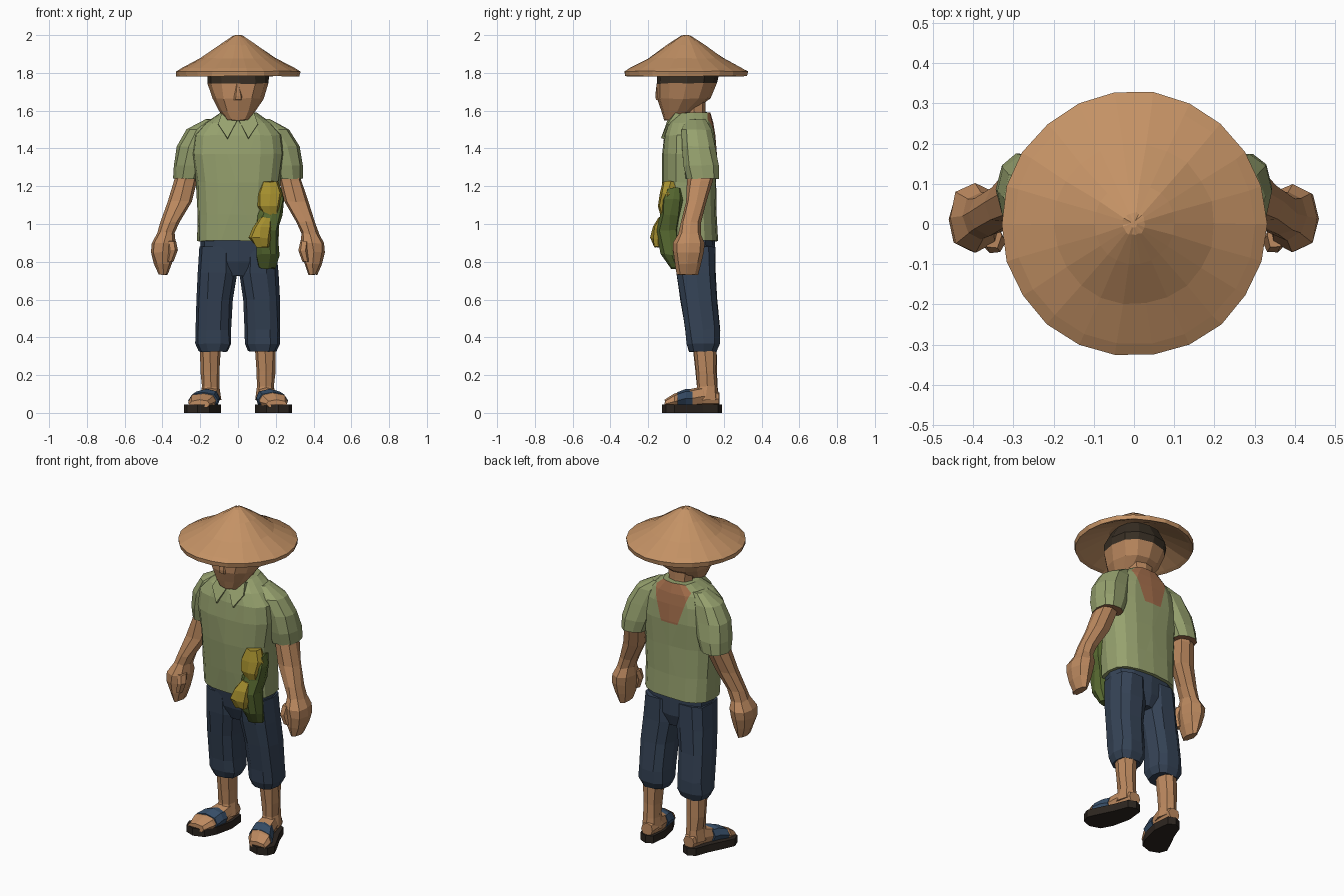
import bpy, bmesh, math, random
from mathutils import Vector

random.seed(4)


def srgb(r, g, b):
    def f(c):
        c /= 255
        return c / 12.92 if c < 0.04045 else ((c + 0.055) / 1.055) ** 2.4
    return (f(r), f(g), f(b), 1)


def material(name, *rgb):
    m = bpy.data.materials.new(name)
    m.diffuse_color = srgb(*rgb)
    return m


STRAW = material("straw", 196, 146, 101)
SKIN = material("skin", 188, 137, 95)
HAIR = material("dark hair", 56, 47, 36)
SHIRT = material("green cloth", 150, 161, 110)
PATCH = material("rust cloth", 165, 111, 76)
DENIM = material("navy denim", 53, 67, 86)
STRAP = material("blue strap", 55, 78, 104)
SOLE = material("dark sole", 44, 37, 31)
LEAF = material("dark green cloth", 86, 104, 48)
YELLOW = material("mustard cloth", 165, 143, 46)


def finish(name, bm, mats, rule=None):
    bmesh.ops.recalc_face_normals(bm, faces=bm.faces)
    if rule:
        for f in bm.faces:
            f.material_index = rule(f.calc_center_median(), f.normal)
    me = bpy.data.meshes.new(name)
    bm.to_mesh(me)
    bm.free()
    for m in mats:
        me.materials.append(m)
    ob = bpy.data.objects.new(name, me)
    bpy.context.collection.objects.link(ob)
    return ob


def loft(name, rings, mats, n=10, p=0.85, axis="z", sx=1, jitter=0.003, rule=None, cuts=()):
    """Skin elliptical rings (cx, cy, cz, r1, r2) into a closed flat-faced body."""
    bm = bmesh.new()
    loops = []
    for cx, cy, cz, r1, r2 in rings:
        loop = []
        for i in range(n):
            a = 2 * math.pi * i / n
            c, s = math.cos(a), math.sin(a)
            u = r1 * math.copysign(abs(c) ** p, c)
            v = r2 * math.copysign(abs(s) ** p, s)
            co = Vector((cx + u, cy + v, cz) if axis == "z" else (cx + u, cy, cz + v))
            co += Vector([random.uniform(-jitter, jitter) for _ in range(3)])
            co.x *= sx
            loop.append(bm.verts.new(co))
        loops.append(loop)
    for a, b in zip(loops, loops[1:]):
        for i in range(n):
            j = (i + 1) % n
            bm.faces.new((a[i], a[j], b[j], b[i]))
    bm.faces.new(loops[0])
    bm.faces.new(loops[-1])
    for co, no in cuts:
        bmesh.ops.bisect_plane(bm, geom=bm.verts[:] + bm.edges[:] + bm.faces[:],
                               plane_co=co, plane_no=no)
    return finish(name, bm, mats, rule)


def slab(name, outline, z0, z1, mat, sx):
    """Extrude an xy outline between two heights."""
    bm = bmesh.new()
    f = bm.faces.new([bm.verts.new((x * sx, y, z0)) for x, y in outline])
    top = bmesh.ops.extrude_face_region(bm, geom=[f])["geom"]
    for v in top:
        if isinstance(v, bmesh.types.BMVert):
            v.co.z = z1
    return finish(name, bm, [mat])


# Conical straw hat, hollow underneath
hat = [(0.14, 1.87), (0.305, 1.79), (0.325, 1.782), (0.33, 1.808), (0.30, 1.825),
       (0.20, 1.877), (0.10, 1.947), (0.028, 1.995), (0.008, 2.0)]
loft("hat", [(0, 0, z, r, r) for r, z in hat], [STRAW], n=22, p=1, jitter=0.002)

# Head with hair under the hat, and neck
loft("head", [(0, -0.075, 1.55, 0.06, 0.04), (0, -0.045, 1.60, 0.098, 0.088),
              (0, -0.012, 1.665, 0.133, 0.142), (0, 0.005, 1.745, 0.16, 0.158),
              (0, 0.01, 1.79, 0.165, 0.162), (0, 0.01, 1.875, 0.12, 0.12)],
     [SKIN, HAIR], n=12, rule=lambda c, no: int(c.z > 1.75))
loft("nose", [(0, -0.142, 1.655, 0.024, 0.02), (0, -0.145, 1.68, 0.022, 0.018),
              (0, -0.145, 1.74, 0.01, 0.01)], [SKIN], n=6)
loft("neck", [(0, 0.045, 1.50, 0.075, 0.06), (0, 0.045, 1.60, 0.07, 0.055),
              (0, 0.035, 1.70, 0.08, 0.07)], [SKIN], n=8)


# Shirt body with a tapering patch cut into the back
def patch_rule(c, no):
    return int(c.y > 0.07 and 1.36 < c.z < 1.57 and abs(c.x) < 0.055 + (c.z - 1.36) * 0.32)


loft("shirt", [(0, 0.035, 0.91, 0.215, 0.135), (0, 0.025, 1.05, 0.216, 0.138),
               (0, 0.018, 1.22, 0.225, 0.143), (0, 0.018, 1.37, 0.245, 0.147),
               (0, 0.02, 1.47, 0.235, 0.138), (0, 0.025, 1.535, 0.175, 0.122),
               (0, 0.045, 1.59, 0.095, 0.085)],
     [SHIRT, PATCH], n=16, p=0.75, rule=patch_rule,
     cuts=[((0.055, 0, 1.36), (1, 0, -0.32)), ((-0.055, 0, 1.36), (-1, 0, -0.32)),
           ((0, 0, 1.36), (0, 0, 1))])

# Trouser seat
loft("trouser_seat", [(0, 0.05, 0.725, 0.06, 0.08), (0, 0.045, 0.80, 0.195, 0.105),
                      (0, 0.035, 0.94, 0.203, 0.118)], [DENIM], n=12, p=0.75)

for sx, side in ((1, "right"), (-1, "left")):
    # Sleeve, open end lined in rust
    loft(side + "_sleeve", [(0.13, 0.055, 1.555, 0.04, 0.05), (0.185, 0.055, 1.50, 0.085, 0.082),
                            (0.225, 0.065, 1.41, 0.10, 0.093), (0.25, 0.08, 1.31, 0.092, 0.097),
                            (0.265, 0.088, 1.24, 0.076, 0.09)],
         [SHIRT, PATCH], sx=sx, rule=lambda c, no: int(no.z < -0.8 and c.z < 1.27))
    # Collar flap
    bm = bmesh.new()
    pts = [(0.004, -0.098, 1.55), (0.085, -0.055, 1.59), (0.105, -0.098, 1.53), (0.055, -0.132, 1.455)]
    f = bm.faces.new([bm.verts.new((x * sx, y, z)) for x, y, z in pts])
    back = bmesh.ops.extrude_face_region(bm, geom=[f])["geom"]
    for v in back:
        if isinstance(v, bmesh.types.BMVert):
            v.co += Vector((0, 0.03, -0.012))
    finish(side + "_collar", bm, [SHIRT])
    # Arm and closed hand
    loft(side + "_arm", [(0.265, 0.08, 1.29, 0.055, 0.07), (0.278, 0.075, 1.23, 0.06, 0.07),
                         (0.308, 0.053, 1.12, 0.064, 0.054), (0.36, 0.025, 1.01, 0.05, 0.053),
                         (0.383, 0.02, 0.945, 0.046, 0.06)], [SKIN], n=8, sx=sx)
    loft(side + "_hand", [(0.378, 0.02, 0.96, 0.042, 0.055), (0.395, 0.015, 0.90, 0.063, 0.085),
                          (0.40, 0.012, 0.85, 0.062, 0.082), (0.397, 0.01, 0.79, 0.047, 0.07),
                          (0.395, 0.008, 0.732, 0.022, 0.055)], [SKIN], n=8, sx=sx)
    loft(side + "_thumb", [(0.352, -0.03, 0.91, 0.022, 0.03), (0.345, -0.045, 0.86, 0.024, 0.028),
                           (0.36, -0.045, 0.80, 0.016, 0.018)], [SKIN], n=6, sx=sx)
    # Cropped trouser leg
    loft(side + "_trouser_leg", [(0.105, 0.045, 0.88, 0.098, 0.112), (0.11, 0.052, 0.74, 0.104, 0.107),
                                 (0.125, 0.068, 0.60, 0.095, 0.10), (0.13, 0.088, 0.44, 0.093, 0.094),
                                 (0.13, 0.092, 0.365, 0.096, 0.09), (0.13, 0.09, 0.325, 0.076, 0.074)],
         [DENIM], p=0.75, sx=sx)
    # Shin
    loft(side + "_shin", [(0.145, 0.10, 0.35, 0.055, 0.062), (0.147, 0.107, 0.22, 0.05, 0.055),
                          (0.145, 0.112, 0.14, 0.046, 0.055), (0.145, 0.105, 0.07, 0.056, 0.068)],
         [SKIN], n=8, sx=sx)
    # Foot with sandal
    loft(side + "_foot", [(0.14, 0.175, 0.075, 0.036, 0.035), (0.146, 0.09, 0.088, 0.052, 0.055),
                          (0.162, 0.01, 0.075, 0.058, 0.048), (0.19, -0.06, 0.06, 0.075, 0.04),
                          (0.205, -0.112, 0.047, 0.055, 0.02)], [SKIN], n=8, axis="y", sx=sx)
    loft(side + "_sandal_strap", [(0.157, 0.035, 0.075, 0.063, 0.05), (0.168, 0.0, 0.077, 0.07, 0.05),
                                  (0.185, -0.045, 0.065, 0.08, 0.044)],
         [STRAP], n=8, axis="y", sx=sx, jitter=0.001)
    slab(side + "_sandal_sole", [(0.10, 0.17), (0.14, 0.19), (0.185, 0.17), (0.215, 0.09), (0.26, 0.0),
                                 (0.287, -0.06), (0.27, -0.105), (0.215, -0.127), (0.15, -0.105),
                                 (0.115, -0.04), (0.09, 0.07)], 0, 0.045, SOLE, sx)

# Hip bag: green pouch with two mustard bundles
loft("bag_pouch", [(0.152, -0.05, 0.765, 0.048, 0.03), (0.157, -0.075, 0.84, 0.058, 0.055),
                   (0.152, -0.095, 0.97, 0.06, 0.06), (0.168, -0.085, 1.05, 0.065, 0.058),
                   (0.193, -0.07, 1.13, 0.052, 0.06), (0.205, -0.065, 1.19, 0.026, 0.04)],
     [LEAF], n=9, jitter=0.006)
loft("upper_bundle", [(0.175, -0.112, 1.045, 0.035, 0.025), (0.165, -0.105, 1.09, 0.06, 0.042),
                      (0.168, -0.095, 1.16, 0.068, 0.05), (0.17, -0.085, 1.225, 0.045, 0.04)],
     [YELLOW], n=8, jitter=0.006)
loft("lower_bundle", [(0.13, -0.145, 0.88, 0.035, 0.025), (0.112, -0.145, 0.925, 0.058, 0.04),
                      (0.125, -0.135, 0.98, 0.052, 0.04), (0.145, -0.125, 1.035, 0.025, 0.025)],
     [YELLOW], n=8, jitter=0.006)
